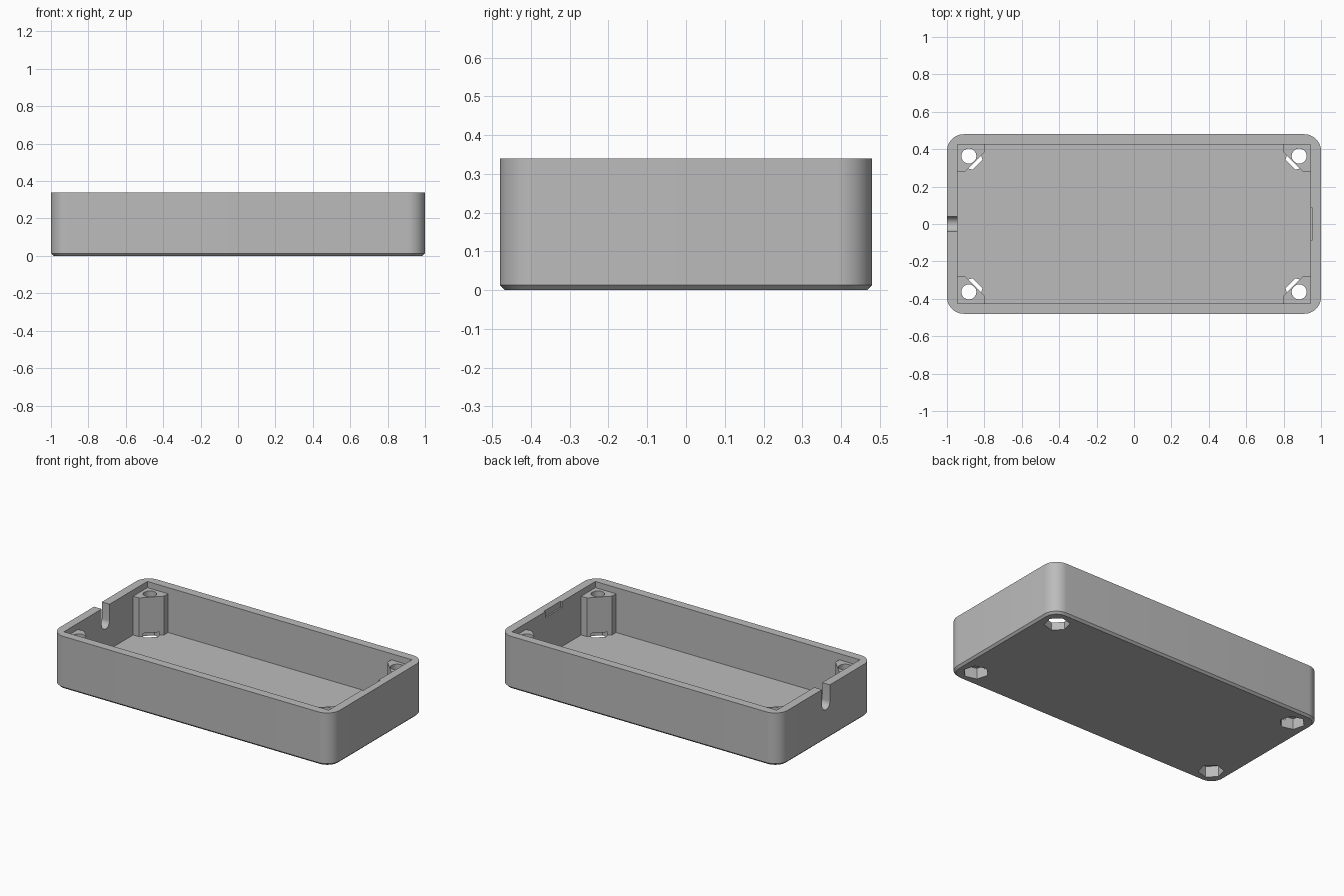
import bpy
import bmesh
from math import cos, sin, pi, radians

cube = bpy.data.objects.get("Cube")
if cube:
    bpy.data.objects.remove(cube, do_unlink=True)

HX, HY, TOP = 1.0, 0.48, 0.34       # outer half sizes and height
IX, IY, FLOOR = 0.945, 0.425, 0.05  # cavity half sizes and floor level
POST_TOP = 0.30

grey = bpy.data.materials.new("plain grey")
grey.use_nodes = True
colour = (0.5, 0.5, 0.5, 1)
grey.diffuse_color = colour
grey.node_tree.nodes["Principled BSDF"].inputs["Base Color"].default_value = colour


def loft(name, rings):
    """Closed solid through rings of (outline, height)."""
    bm = bmesh.new()
    loops = [[bm.verts.new((x, y, z)) for x, y in pts] for pts, z in rings]
    for a, b in zip(loops, loops[1:]):
        for i in range(len(a)):
            j = (i + 1) % len(a)
            bm.faces.new((a[i], a[j], b[j], b[i]))
    bm.faces.new(loops[0])
    bm.faces.new(loops[-1])
    bmesh.ops.recalc_face_normals(bm, faces=bm.faces)
    mesh = bpy.data.meshes.new(name)
    bm.to_mesh(mesh)
    bm.free()
    mesh.materials.append(grey)
    obj = bpy.data.objects.new(name, mesh)
    bpy.context.collection.objects.link(obj)
    return obj


def prism(name, pts, z0, z1):
    return loft(name, [(pts, z0), (pts, z1)])


def rect(x0, x1, y0, y1):
    return [(x0, y0), (x1, y0), (x1, y1), (x0, y1)]


def ngon(cx, cy, r, n, turn=0.0):
    return [(cx + r * cos(turn + 2 * pi * i / n),
             cy + r * sin(turn + 2 * pi * i / n)) for i in range(n)]


def rounded(hx, hy, r, steps=12):
    pts = []
    for k, (sx, sy) in enumerate([(1, 1), (-1, 1), (-1, -1), (1, -1)]):
        for i in range(steps + 1):
            a = (k + i / steps) * pi / 2
            pts.append((sx * (hx - r) + r * cos(a), sy * (hy - r) + r * sin(a)))
    return pts


def combine(target, tool, operation):
    """Apply a boolean and discard the tool."""
    tool.hide_render = True
    mod = target.modifiers.new(operation.lower(), 'BOOLEAN')
    mod.operation = operation
    mod.solver = 'EXACT'
    mod.object = tool
    bpy.context.view_layer.objects.active = target
    bpy.ops.object.modifier_apply(modifier=mod.name)
    bpy.data.objects.remove(tool, do_unlink=True)


# Outer shell with rounded corners and a small chamfer under the base
c = 0.013
case = loft("enclosure_case", [(rounded(HX - c, HY - c, 0.09 - c), 0),
                               (rounded(HX, HY, 0.09), c),
                               (rounded(HX, HY, 0.09), TOP)])
combine(case, prism("cavity", rect(-IX, IX, -IY, IY), FLOOR, 0.4), 'DIFFERENCE')

# Corner screw posts, each with a bore and a hexagonal nut pocket
corners = [(sx, sy) for sx in (-1, 1) for sy in (-1, 1)]
outline = [(0.96, 0.44), (0.797, 0.44), (0.797, 0.385),
           (0.902, 0.28), (0.96, 0.28)]


def mirrored(pts, sx, sy):
    return [(x * sx, y * sy) for x, y in pts]


for s in corners:
    post = prism("post", mirrored(outline, *s), 0.03, POST_TOP)
    combine(case, post, 'UNION')
for s in corners:
    pocket = mirrored(ngon(0.883, 0.363, 0.075, 6, radians(15)), *s)
    combine(case, prism("nut_pocket", pocket, -0.05, 0.07), 'DIFFERENCE')
    bore = mirrored(ngon(0.883, 0.363, 0.04, 32), *s)
    combine(case, prism("bore", bore, 0.06, 0.4), 'DIFFERENCE')

# Round-bottomed cable notch through one end wall
r, zc = 0.04, 0.235
profile = [(r * cos(pi + pi * i / 16), zc + r * sin(pi + pi * i / 16))
           for i in range(17)] + [(r, 0.4), (-r, 0.4)]
notch = prism("cable_notch", profile, -1.05, -0.9)
for v in notch.data.vertices:
    y, z, x = v.co
    v.co = (x, y, z)
combine(case, notch, 'DIFFERENCE')

# Shallow latch recess in the opposite end wall
combine(case, prism("latch_recess", rect(0.9, 0.955, -0.085, 0.085), 0.3, 0.4),
        'DIFFERENCE')

# Smooth the curved walls, keep the edges crisp
bpy.ops.object.select_all(action='DESELECT')
case.select_set(True)
bpy.context.view_layer.objects.active = case
bpy.ops.object.shade_smooth_by_angle(angle=radians(30))
